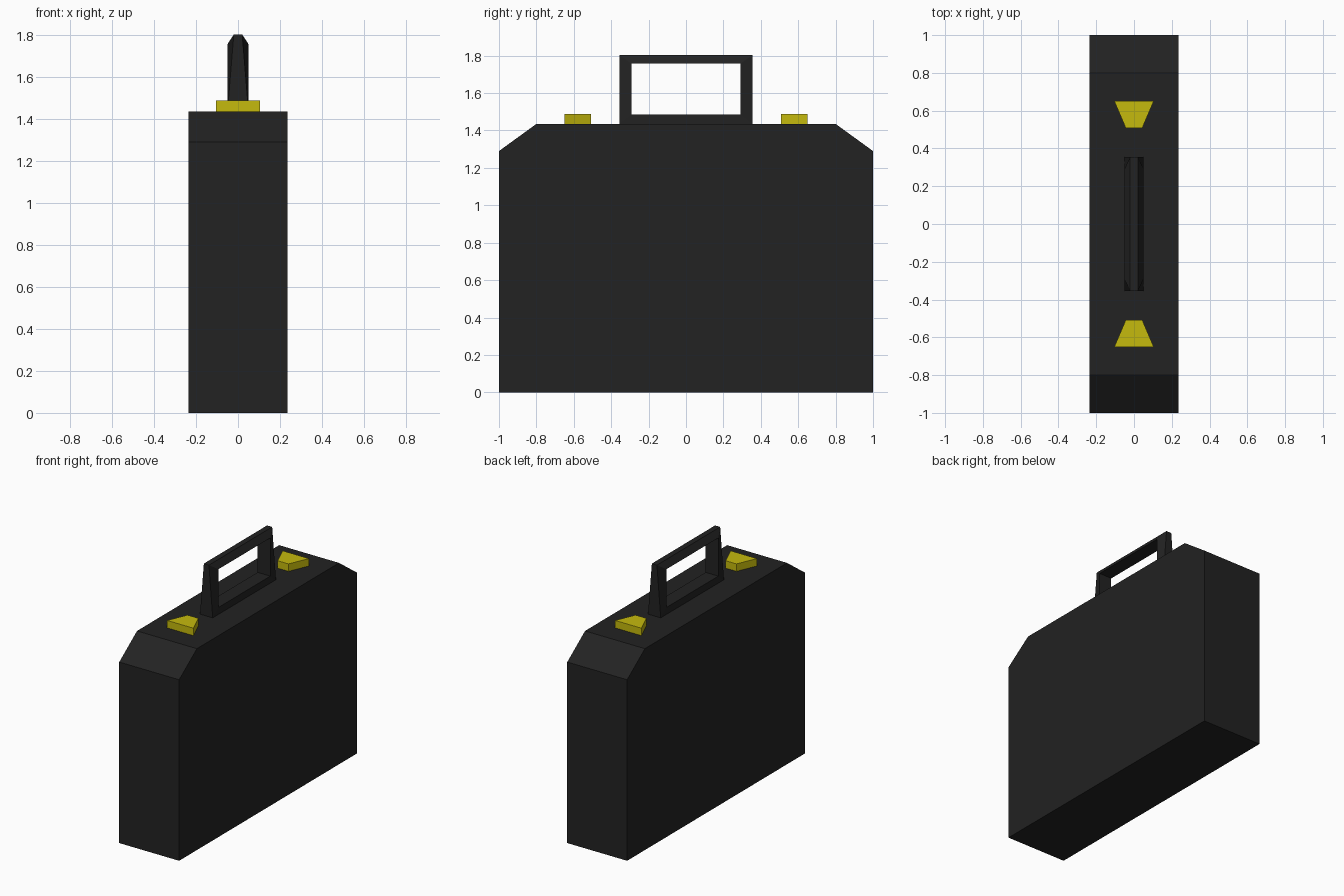
import bpy, bmesh

if "Cube" in bpy.data.objects:
    bpy.data.objects.remove(bpy.data.objects["Cube"])


def material(name, rgb):
    m = bpy.data.materials.new(name)
    m.diffuse_color = (*rgb, 1)
    m.use_nodes = True
    m.node_tree.nodes["Principled BSDF"].inputs["Base Color"].default_value = m.diffuse_color
    return m


black = material("case black", (0.016, 0.016, 0.016))
yellow = material("clasp yellow", (0.56, 0.49, 0.004))


def finish(name, bm, mat):
    bmesh.ops.recalc_face_normals(bm, faces=bm.faces)
    me = bpy.data.meshes.new(name)
    bm.to_mesh(me)
    bm.free()
    me.materials.append(mat)
    ob = bpy.data.objects.new(name, me)
    bpy.context.collection.objects.link(ob)
    return ob


def prism(name, points, offset, mat):
    """Extrude a flat polygon along an offset."""
    bm = bmesh.new()
    face = bm.faces.new([bm.verts.new(p) for p in points])
    ext = bmesh.ops.extrude_face_region(bm, geom=[face])
    verts = [g for g in ext["geom"] if isinstance(g, bmesh.types.BMVert)]
    bmesh.ops.translate(bm, verts=verts, vec=offset)
    return finish(name, bm, mat)


TOP = 1.435

# Case body: side profile with chamfered top corners
profile = [(-1, 0), (1, 0), (1, 1.29), (0.8, TOP), (-0.8, TOP), (-1, 1.29)]
prism("case_body", [(-0.236, y, z) for y, z in profile], (0.472, 0, 0), black)

# Clasps: wedge-shaped plates, wide end outwards
for name, s in (("front_clasp", -1), ("back_clasp", 1)):
    plan = [(-0.104, 0.65), (0.104, 0.65), (0.043, 0.507), (-0.043, 0.507)]
    prism(name, [(x, s * y, TOP) for x, y in plan], (0, 0, 0.053), yellow)

# Handle: rectangular ring whose outer top edge is narrowed
bm = bmesh.new()
outer = [(-0.356, TOP, 0.05), (0.356, TOP, 0.05), (0.356, 1.803, 0.02), (-0.356, 1.803, 0.02)]
inner = [(-0.292, 1.485, 0.05), (0.292, 1.485, 0.05), (0.292, 1.757, 0.05), (-0.292, 1.757, 0.05)]
loops = [[bm.verts.new((s * x, y, z)) for y, z, x in ring]
         for ring, s in ((outer, -1), (outer, 1), (inner, 1), (inner, -1))]
for a in range(4):
    p, q = loops[a], loops[(a + 1) % 4]
    for i in range(4):
        j = (i + 1) % 4
        bm.faces.new((p[i], p[j], q[j], q[i]))
finish("handle", bm, black)
